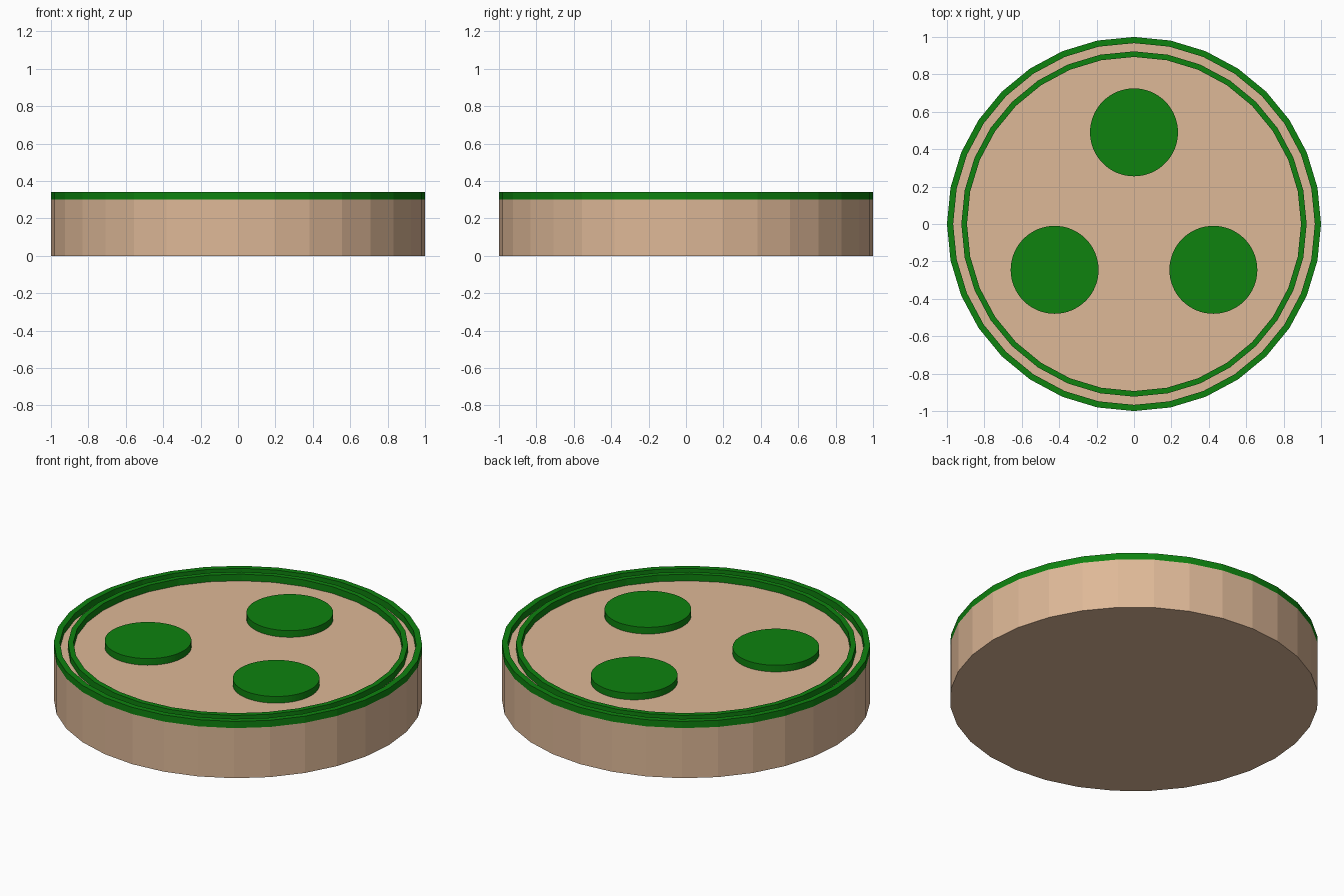
import bpy, bmesh, math

if "Cube" in bpy.data.objects:
    bpy.data.objects.remove(bpy.data.objects["Cube"])

BASE_TOP, TOP = 0.30, 0.34


def material(name, rgb):
    m = bpy.data.materials.new(name)
    m.diffuse_color = (*rgb, 1.0)
    m.use_nodes = True
    m.node_tree.nodes["Principled BSDF"].inputs["Base Color"].default_value = m.diffuse_color
    return m


tan = material("tan", (0.73, 0.479, 0.31))
green = material("green", (0.0044, 0.223, 0.0048))


def finish(name, bm, mat, loc=(0, 0, 0)):
    bmesh.ops.recalc_face_normals(bm, faces=bm.faces)
    me = bpy.data.meshes.new(name)
    bm.to_mesh(me)
    bm.free()
    me.materials.append(mat)
    ob = bpy.data.objects.new(name, me)
    ob.location = loc
    bpy.context.collection.objects.link(ob)
    return ob


def disc(name, r, z0, z1, sides, mat, x=0, y=0):
    bm = bmesh.new()
    rings = [[bm.verts.new((r * math.cos(i * math.tau / sides),
                            r * math.sin(i * math.tau / sides), z))
              for i in range(sides)] for z in (z0, z1)]
    for i in range(sides):
        j = (i + 1) % sides
        bm.faces.new((rings[0][i], rings[0][j], rings[1][j], rings[1][i]))
    bm.faces.new(rings[0][::-1])
    bm.faces.new(rings[1])
    return finish(name, bm, mat, (x, y, 0))


def ring(name, r_out, r_in, z0, z1, sides, mat):
    bm = bmesh.new()
    profile = [(r_out, z0), (r_out, z1), (r_in, z1), (r_in, z0)]
    cols = [[bm.verts.new((r * math.cos(i * math.tau / sides),
                           r * math.sin(i * math.tau / sides), z))
             for r, z in profile] for i in range(sides)]
    for i in range(sides):
        a, b = cols[i], cols[(i + 1) % sides]
        for k in range(4):
            n = (k + 1) % 4
            bm.faces.new((a[k], b[k], b[n], a[n]))
    return finish(name, bm, mat)


# Round body
disc("round_body", 1.0, 0, BASE_TOP, 32, tan)

# Two raised rims
ring("outer_rim", 1.0, 0.967, BASE_TOP, TOP, 32, green)
ring("inner_rim", 0.923, 0.893, BASE_TOP, TOP, 32, green)

# Three raised pads
for n in range(3):
    a = math.radians(90 + 120 * n)
    disc(f"round_pad_{n + 1}", 0.235, BASE_TOP, TOP, 64, green,
         0.49 * math.cos(a), 0.49 * math.sin(a))
